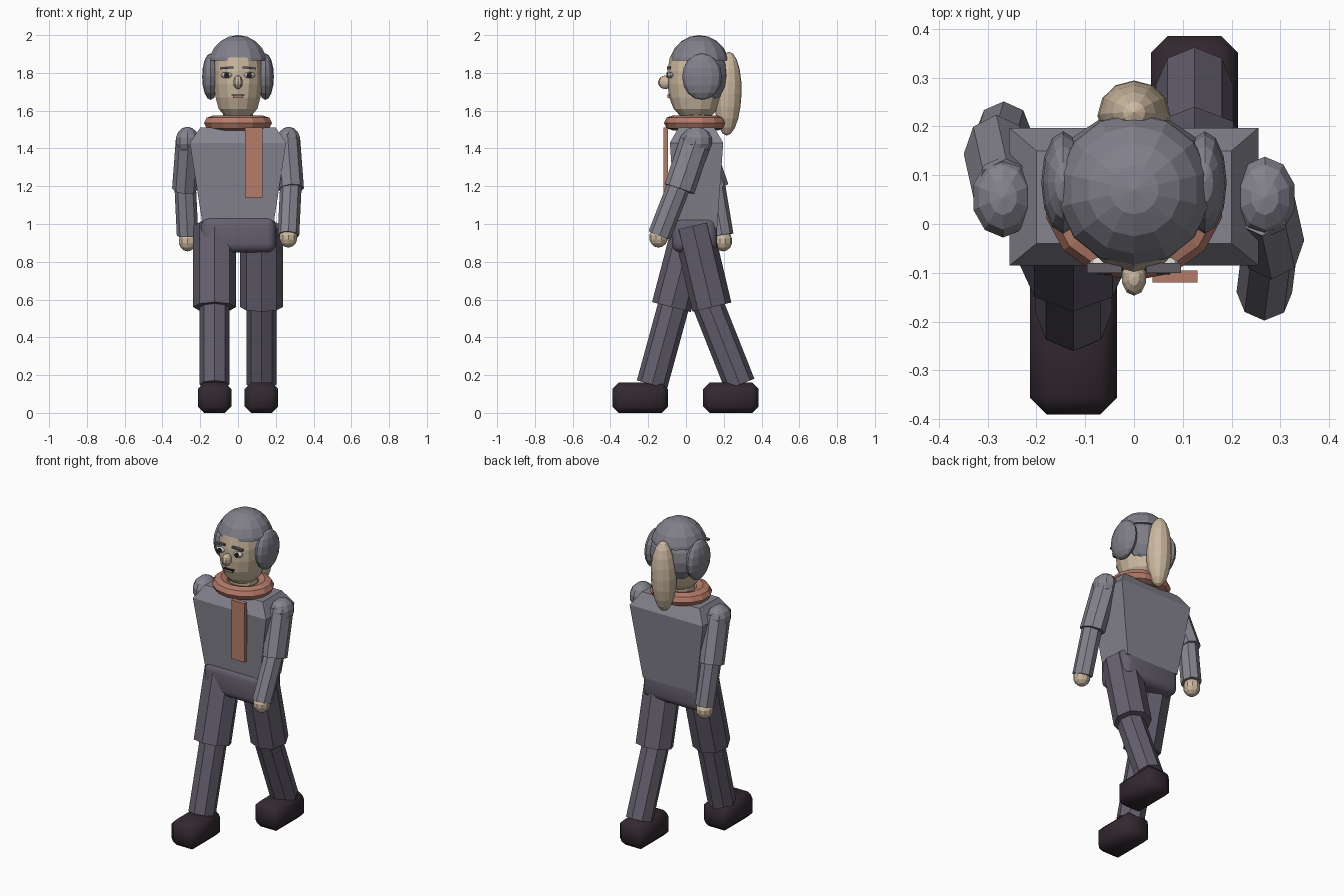
import bpy, bmesh, math
from mathutils import Vector, Matrix

if "Cube" in bpy.data.objects:
    bpy.data.objects.remove(bpy.data.objects["Cube"])


def colour(name, r, g, b):
    m = bpy.data.materials.new(name)
    m.diffuse_color = (r, g, b, 1)
    m.use_nodes = True
    m.node_tree.nodes["Principled BSDF"].inputs["Base Color"].default_value = m.diffuse_color
    return m


COAT = colour("coat grey", .235, .23, .27)
HAIR = colour("hair grey", .22, .215, .255)
PANTS = colour("trouser grey", .13, .115, .155)
SHOE = colour("shoe dark", .033, .022, .03)
SKIN = colour("skin", .60, .48, .35)
SCARF = colour("scarf terracotta", .46, .20, .145)
WHITE = colour("eye white", .75, .72, .68)
DARK = colour("pupil dark", .02, .015, .015)
BROW = colour("brow grey", .12, .11, .13)
LIP = colour("lip", .40, .22, .17)


def make(name, bm, mat, smooth=False):
    bmesh.ops.recalc_face_normals(bm, faces=bm.faces)
    me = bpy.data.meshes.new(name)
    bm.to_mesh(me)
    bm.free()
    for p in me.polygons:
        p.use_smooth = smooth
    me.materials.append(mat)
    ob = bpy.data.objects.new(name, me)
    bpy.context.collection.objects.link(ob)
    return ob


def skin_rings(name, rings, mat):
    """Close a stack of point rings into one solid."""
    bm = bmesh.new()
    vs = [[bm.verts.new(p) for p in r] for r in rings]
    n = len(vs[0])
    for a, b in zip(vs, vs[1:]):
        for i in range(n):
            j = (i + 1) % n
            bm.faces.new((a[i], a[j], b[j], b[i]))
    bm.faces.new(vs[0][::-1])
    bm.faces.new(vs[-1])
    return make(name, bm, mat)


def limb(name, p, q, rx, ry, mat, n=8):
    """Straight prism from p to q; rx is its sideways radius."""
    p, q = Vector(p), Vector(q)
    d = (q - p).normalized()
    u = (Vector((1, 0, 0)) - d * d.x).normalized()
    v = d.cross(u)
    ang = [i * math.tau / n for i in range(n)]
    off = [u * rx * math.cos(a) + v * ry * math.sin(a) for a in ang]
    return skin_rings(name, [[c + o for o in off] for c in (p, q)], mat)


def ball(name, c, r, mat, seg=12, rings=8, cut=None, tilt=0):
    """Ellipsoid, optionally cut flat below height cut."""
    bm = bmesh.new()
    m = Matrix.Translation(c) @ Matrix.Rotation(tilt, 4, 'X') @ Matrix.Diagonal((*r, 1))
    bmesh.ops.create_uvsphere(bm, u_segments=seg, v_segments=rings, radius=1, matrix=m)
    if cut is not None:
        geom = bm.verts[:] + bm.edges[:] + bm.faces[:]
        res = bmesh.ops.bisect_plane(bm, geom=geom, plane_co=(0, 0, cut),
                                     plane_no=(0, 0, -1), clear_outer=True)
        edges = [e for e in res['geom_cut'] if isinstance(e, bmesh.types.BMEdge)]
        bmesh.ops.contextual_create(bm, geom=edges)
    return make(name, bm, mat)


def box(name, lo, hi, mat, bevel=0, seg=1, rot=0):
    lo, hi = Vector(lo), Vector(hi)
    bm = bmesh.new()
    m = (Matrix.Translation((lo + hi) / 2) @ Matrix.Rotation(rot, 4, 'Y')
         @ Matrix.Diagonal((*(hi - lo), 1)))
    bmesh.ops.create_cube(bm, size=1, matrix=m)
    if bevel:
        bmesh.ops.bevel(bm, geom=bm.edges[:], offset=bevel, segments=seg,
                        profile=.5, affect='EDGES')
    return make(name, bm, mat, smooth=bevel > 0)


def rect(hx, y0, y1, z):
    return [(-hx, y0, z), (hx, y0, z), (hx, y1, z), (-hx, y1, z)]


def oval(rx, ry, cy, z, n=14):
    return [(rx * math.sin(i * math.tau / n), cy - ry * math.cos(i * math.tau / n), z)
            for i in range(n)]


# Torso and hips
skin_rings("torso", [rect(.185, -.055, .165, .98), rect(.255, -.085, .197, 1.43),
                     rect(.20, -.04, .15, 1.51)], COAT)
box("hips", (-.2, -.075, .85), (.2, .165, 1.04), PANTS, .045, 3)

# Legs, mid-stride: right one forward, left one back
for side, sx, knee, ankle, heel in (("right", -1, -.077, -.18, -.39),
                                    ("left", 1, .137, .285, .09)):
    x = .124 * sx
    limb(side + "_thigh", (x, .035, .99), (x, knee, .56), .113, .106, PANTS)
    top = knee + (.02 if sx < 0 else -.03)
    limb(side + "_shin", (x, top, .60), (x, ankle, .15), .079, .083, PANTS)
    box(side + "_shoe", (x - .089, heel, 0), (x + .089, heel + .295, .16), SHOE, .034)

# Arms, swinging opposite to the legs
for side, sx, elbow, wrist, hand_z in (("right", -1, .145, .19, .91),
                                       ("left", 1, -.035, -.14, .93)):
    ball(side + "_shoulder", (.268 * sx, .055, 1.44), (.066, .085, .075), COAT, 10, 7)
    e = (.282 * sx, elbow, 1.185)
    limb(side + "_upper_arm", (.262 * sx, .055, 1.45), e, .067, .083, COAT)
    limb(side + "_forearm", (.28 * sx, elbow, 1.21), (.267 * sx, wrist, .94), .057, .062, COAT)
    ball(side + "_hand", (.267 * sx, wrist - .005 * sx, hand_z), (.05, .05, .055), SKIN, 10, 7)

# Neck and head
limb("neck", (0, .055, 1.48), (0, .055, 1.64), .08, .08, SKIN, 12)
head = [(1.575, .075, .085), (1.61, .105, .118), (1.67, .122, .141), (1.74, .132, .15),
        (1.81, .133, .15), (1.88, .122, .138), (1.93, .09, .1)]
skin_rings("head", [oval(rx, ry, .052, z) for z, rx, ry in head], SKIN)

# Hair: cap, back of head, side buns, long light tail
ball("hair_cap", (0, .07, 1.83), (.163, .162, .17), HAIR, 14, 10, cut=1.865)
ball("hair_back", (0, .125, 1.785), (.15, .1, .155), HAIR, 12, 8)
for side, sx in (("right", -1), ("left", 1)):
    ball(side + "_hair_bun", (.145 * sx, .085, 1.78), (.045, .105, .123), HAIR, 12, 8)
ball("hair_tail", (0, .222, 1.69), (.075, .072, .222), SKIN, 12, 10, tilt=-.03)

# Face
ball("nose", (0, -.11, 1.75), (.026, .038, .036), SKIN, 10, 7)
for side, sx in (("right", -1), ("left", 1)):
    x = .06 * sx
    ball(side + "_eye", (x, -.083, 1.788), (.032, .017, .016), WHITE, 12, 6)
    limb(side + "_pupil", (x, -.094, 1.788), (x, -.103, 1.788), .014, .014, DARK, 10)
    box(side + "_brow", (x - .036, -.1, 1.821), (x + .036, -.08, 1.832), BROW, rot=.08 * sx)
box("mouth", (-.034, -.098, 1.679), (.034, -.085, 1.686), DARK)
box("lower_lip", (-.027, -.099, 1.668), (.027, -.085, 1.679), LIP)

# Scarf ring with a hanging end
bm = bmesh.new()
N, M = 14, 8
grid = []
for i in range(N):
    a = i * math.tau / N
    ring = []
    for j in range(M):
        b = j * math.tau / M
        r = .132 + .053 * math.cos(b)
        ring.append(bm.verts.new((r * math.sin(a), .05 - .9 * r * math.cos(a),
                                  1.535 + .04 * math.sin(b))))
    grid.append(ring)
for i in range(N):
    a, c = grid[i], grid[(i + 1) % N]
    for j in range(M):
        k = (j + 1) % M
        bm.faces.new((a[j], a[k], c[k], c[j]))
make("scarf_ring", bm, SCARF)
box("scarf_end", (.038, -.12, 1.14), (.13, -.095, 1.51), SCARF)
